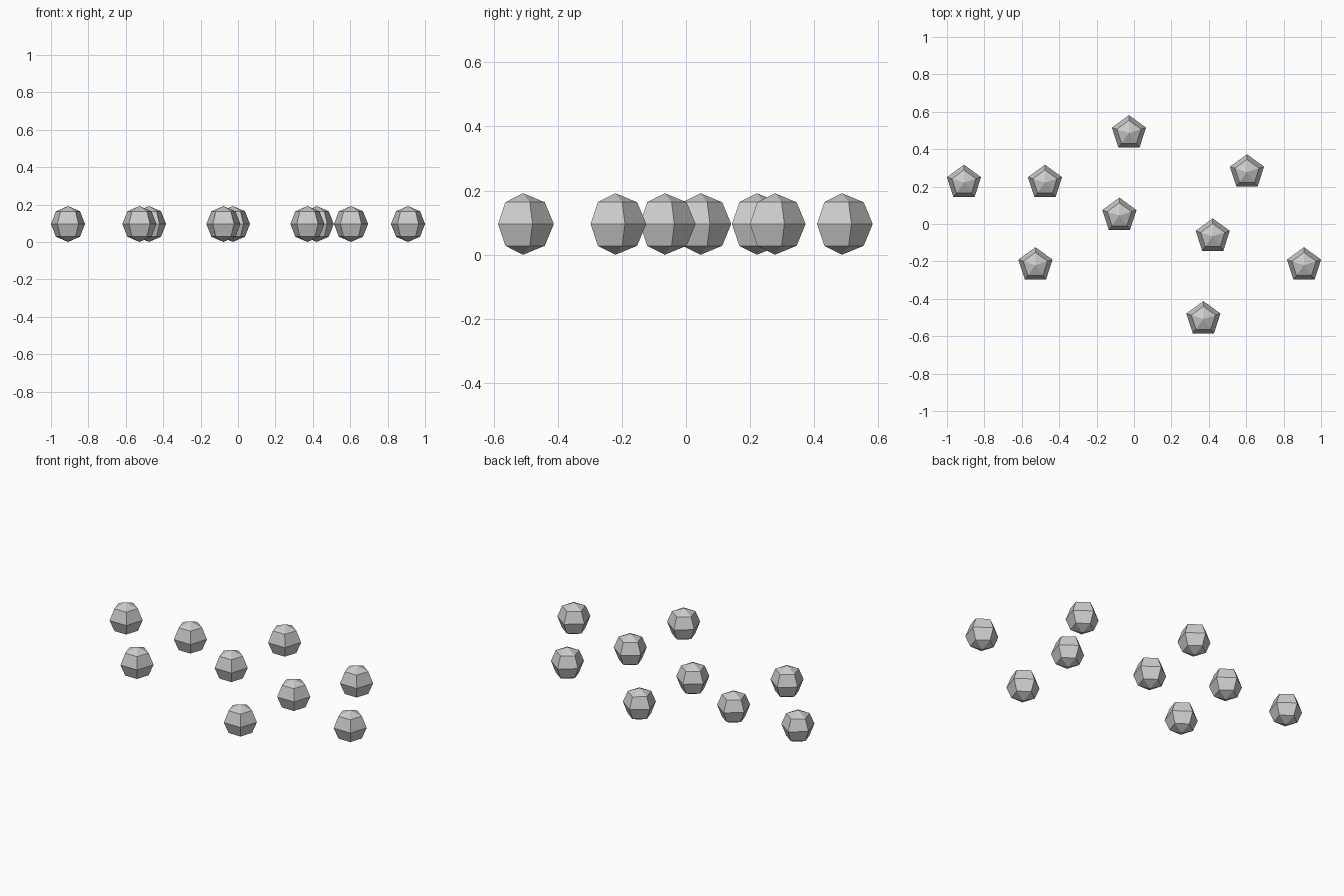
import bpy
import bmesh
from math import pi, sin, cos
from mathutils import Matrix

cube = bpy.data.objects.get("Cube")
if cube:
    bpy.data.objects.remove(cube, do_unlink=True)

RADIUS = 0.096
SIDES = 5

# One plain grey for every stone
grey = bpy.data.materials.new("stone_grey")
grey.use_nodes = True
colour = (0.6, 0.6, 0.6, 1)
grey.diffuse_color = colour
grey.node_tree.nodes["Principled BSDF"].inputs["Base Color"].default_value = colour

# Shared faceted ball: five sides, four bands, one corner towards the back
bm = bmesh.new()
bmesh.ops.create_uvsphere(bm, u_segments=SIDES, v_segments=4, radius=RADIUS)
corner = max((v for v in bm.verts if abs(v.co.z) < 0.01), key=lambda v: v.co.y)
turn = Matrix.Rotation(pi / 2, 3, "Z") @ corner.co.to_2d().to_3d().rotation_difference(
    (1, 0, 0)).to_matrix()
bmesh.ops.rotate(bm, verts=bm.verts, cent=(0, 0, 0), matrix=turn)
bmesh.ops.recalc_face_normals(bm, faces=bm.faces)
mesh = bpy.data.meshes.new("faceted_stone")
bm.to_mesh(mesh)
bm.free()
mesh.materials.append(grey)

# Stones scattered over the ground
spots = [
    (-0.909, 0.221), (-0.476, 0.221), (-0.527, -0.22),
    (-0.078, 0.045), (-0.027, 0.486), (0.371, -0.508),
    (0.421, -0.066), (0.604, 0.277), (0.909, -0.22),
]
for i, (x, y) in enumerate(spots, 1):
    stone = bpy.data.objects.new(f"stone_{i}", mesh)
    stone.location = (x, y, RADIUS)
    bpy.context.collection.objects.link(stone)
